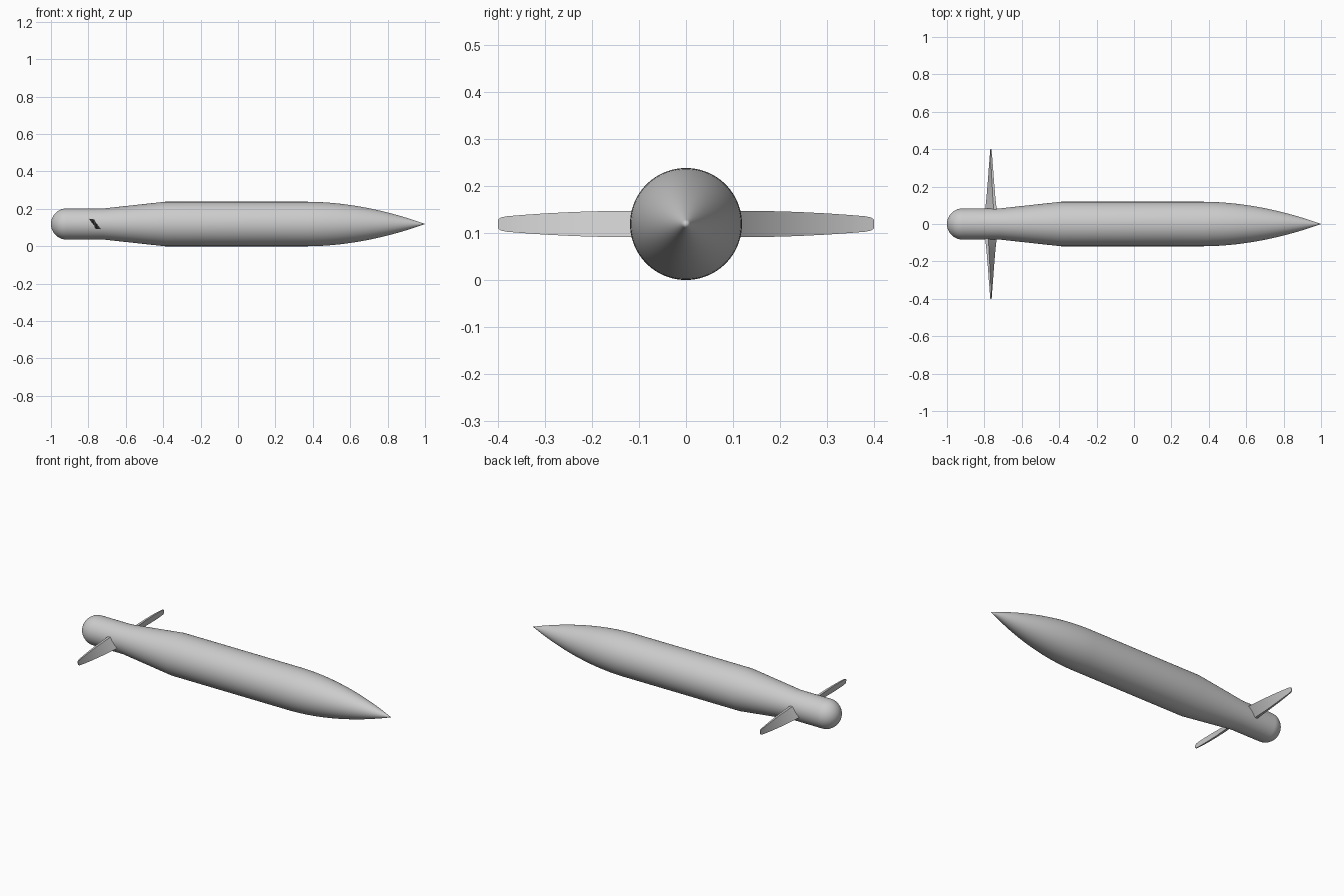
import bpy, bmesh, math

if "Cube" in bpy.data.objects:
    bpy.data.objects.remove(bpy.data.objects["Cube"])

R, TAIL_R, CZ = 0.119, 0.083, 0.119   # hull radius, tail radius, axis height
SEG = 96

grey = bpy.data.materials.new("light_grey")
grey.diffuse_color = (0.6, 0.6, 0.6, 1)
grey.use_nodes = True
grey.node_tree.nodes["Principled BSDF"].inputs["Base Color"].default_value = grey.diffuse_color


def make_object(name, bm):
    bmesh.ops.recalc_face_normals(bm, faces=bm.faces)
    mesh = bpy.data.meshes.new(name)
    bm.to_mesh(mesh)
    bm.free()
    mesh.materials.append(grey)
    obj = bpy.data.objects.new(name, mesh)
    bpy.context.collection.objects.link(obj)
    bpy.ops.object.select_all(action='DESELECT')
    obj.select_set(True)
    bpy.context.view_layer.objects.active = obj
    bpy.ops.object.shade_smooth_by_angle(angle=math.radians(30))
    return obj


# Hull: round tail, straight neck, flare, cylinder and curved pointed nose
profile = [(-1 + TAIL_R * (1 - math.cos(a)), TAIL_R * math.sin(a))
           for a in (i / 16 * math.pi / 2 for i in range(1, 17))]
profile += [(-0.72, TAIL_R), (-0.39, R), (0.37, R)]
profile += [(0.37 + 0.63 * t, R * (1 - t ** 1.9))
            for t in (i / 24 for i in range(1, 24))]

bm = bmesh.new()
rings = []
for x, r in profile:
    rings.append([bm.verts.new((x, r * math.cos(2 * math.pi * k / SEG),
                                CZ + r * math.sin(2 * math.pi * k / SEG)))
                  for k in range(SEG)])
tail = bm.verts.new((-1, 0, CZ))
tip = bm.verts.new((1, 0, CZ))
for k in range(SEG):
    n = (k + 1) % SEG
    for a, b in zip(rings, rings[1:]):
        bm.faces.new((a[k], a[n], b[n], b[k]))
    bm.faces.new((tail, rings[0][n], rings[0][k]))
    bm.faces.new((tip, rings[-1][k], rings[-1][n]))
make_object("hull", bm)

# Propeller blades: twisted, tapering sections
# (span, half chord in x, half chord in z, half thickness in x)
sections = [(0.05, 0.025, 0.026, 0.008), (0.085, 0.022, 0.027, 0.008),
            (0.14, 0.017, 0.0275, 0.007), (0.2, 0.013, 0.027, 0.006),
            (0.25, 0.0095, 0.025, 0.0055), (0.3, 0.0065, 0.0225, 0.005),
            (0.35, 0.0035, 0.019, 0.004), (0.38, 0.002, 0.0165, 0.003),
            (0.393, 0.0015, 0.014, 0.003), (0.4, 0.001, 0.009, 0.002)]
for name, side in (("left_blade", 1), ("right_blade", -1)):
    bm = bmesh.new()
    loops = []
    for y, cx, cz, t in sections:
        quad = ((cx - t, cz), (cx + t, cz), (-cx + t, -cz), (-cx - t, -cz))
        loops.append([bm.verts.new((-0.765 + x, side * y, CZ + side * z))
                      for x, z in quad])
    for a, b in zip(loops, loops[1:]):
        for k in range(4):
            n = (k + 1) % 4
            bm.faces.new((a[k], a[n], b[n], b[k]))
    bm.faces.new(loops[0])
    bm.faces.new(loops[-1])
    make_object(name, bm)
